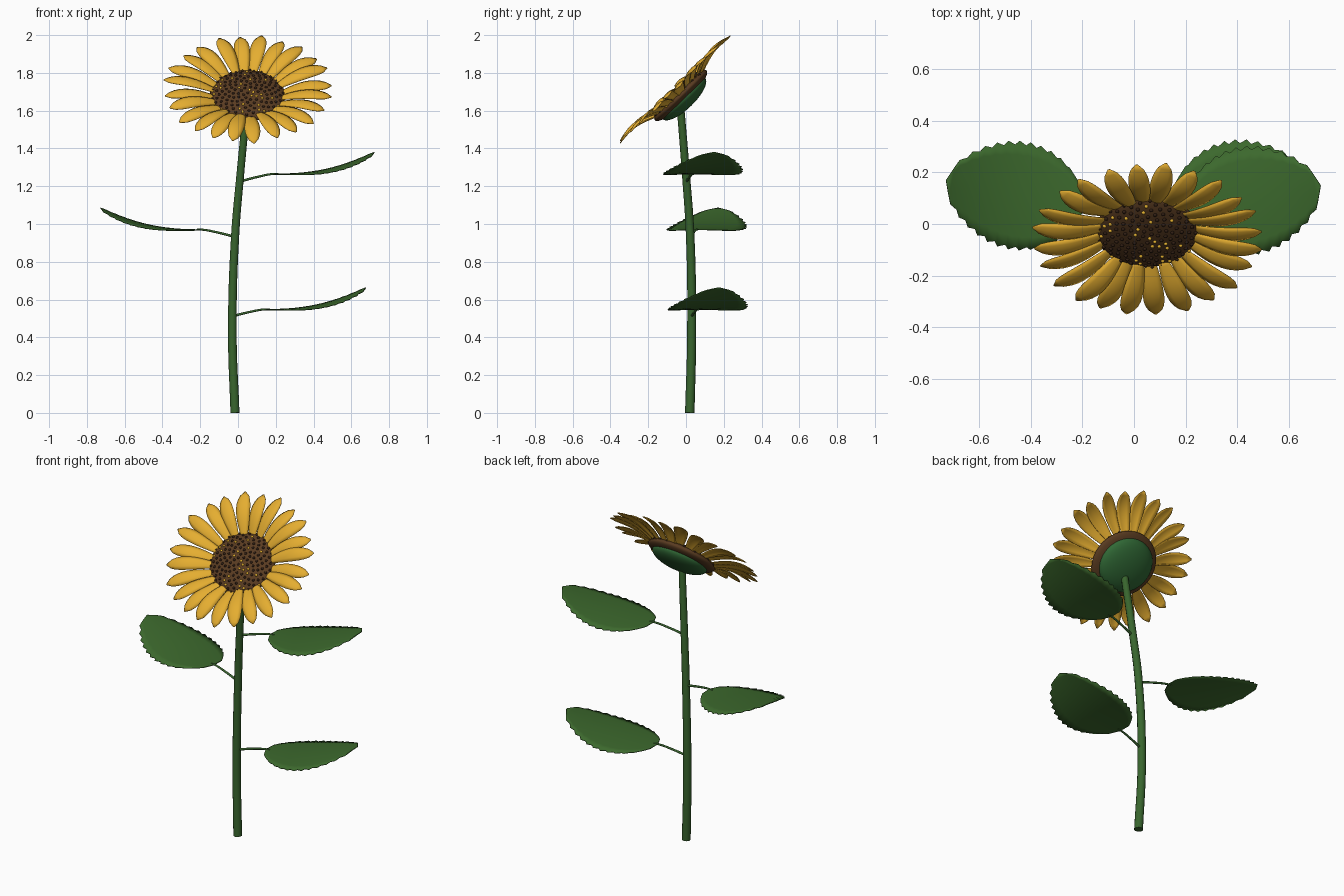
import bpy, bmesh, math, random
from mathutils import Matrix, Vector

if "Cube" in bpy.data.objects:
    bpy.data.objects.remove(bpy.data.objects["Cube"])

random.seed(4)


def material(name, rgb):
    m = bpy.data.materials.new(name)
    m.diffuse_color = (*rgb, 1)
    m.use_nodes = True
    m.node_tree.nodes["Principled BSDF"].inputs["Base Color"].default_value = m.diffuse_color
    return m


STEM = material("stem green", (0.040, 0.130, 0.027))
LEAF = material("leaf green", (0.045, 0.140, 0.026))
CALYX = material("calyx green", (0.030, 0.140, 0.036))
PETAL = material("petal yellow", (0.78, 0.42, 0.03))
DISC = material("disc brown", (0.100, 0.044, 0.015))
SEED = material("seed dark brown", (0.032, 0.014, 0.007))
POLLEN = material("pollen gold", (0.80, 0.45, 0.03))

# Flower head frame: local z looks forward and up
HEAD = Matrix.Translation((0.05, -0.027, 1.68)) @ Matrix.Rotation(math.radians(44), 4, 'X')


def finish(bm, name, mats, matrix=Matrix()):
    me = bpy.data.meshes.new(name)
    bmesh.ops.recalc_face_normals(bm, faces=bm.faces)
    for f in bm.faces:
        f.smooth = True
    bm.to_mesh(me)
    bm.free()
    me.transform(matrix)
    for m in mats:
        me.materials.append(m)
    ob = bpy.data.objects.new(name, me)
    bpy.context.collection.objects.link(ob)
    return ob


def tube(name, pts, r0, r1, mat):
    cu = bpy.data.curves.new(name, 'CURVE')
    cu.dimensions = '3D'
    cu.bevel_depth = 1.0
    cu.bevel_resolution = 3
    cu.resolution_u = 10
    cu.use_fill_caps = True
    sp = cu.splines.new('BEZIER')
    sp.bezier_points.add(len(pts) - 1)
    for i, (bp, p) in enumerate(zip(sp.bezier_points, pts)):
        bp.co = p
        bp.handle_left_type = bp.handle_right_type = 'AUTO'
        bp.radius = r0 + (r1 - r0) * i / (len(pts) - 1)
    cu.materials.append(mat)
    ob = bpy.data.objects.new(name, cu)
    bpy.context.collection.objects.link(ob)
    return ob


def blade(bm, rows, cols, point):
    """Grid surface: point(t, v) with t along the blade 0..1 and v across -1..1."""
    grid = [[bm.verts.new(point(i / rows, 2 * j / cols - 1)) for j in range(cols + 1)]
            for i in range(rows + 1)]
    for a, b in zip(grid, grid[1:]):
        for j in range(cols):
            bm.faces.new((a[j], a[j + 1], b[j + 1], b[j]))


def thicken(ob, t):
    mod = ob.modifiers.new("thickness", 'SOLIDIFY')
    mod.thickness = t
    mod.offset = 0


# Stem
tube("stem", [(-0.016, 0.02, 0), (-0.03, 0.03, 0.42), (-0.015, 0.022, 0.94),
              (0.012, 0.0, 1.26), (0.048, -0.03, 1.63)], 0.025, 0.020, STEM)


# Leaves with toothed edges, each on a thin stalk
def leaf(name, base, start, side):
    az = math.radians(12)
    length, rows = 0.55, 26

    def point(t, v):
        w = 0.212 * max(math.sin(math.pi * t ** 0.92), 0.0004) ** 0.58
        if round(t * rows) % 2:
            w *= 1 - 0.07 * abs(v) ** 3
        along = length * (t + (0.012 if round(t * rows) % 2 == 0 and t < 1 else 0) * abs(v))
        x = along * math.cos(az) - v * w * math.sin(az)
        y = along * math.sin(az) + v * w * math.cos(az)
        return (start[0] + side * x, start[1] + y,
                start[2] + 0.115 * t ** 2.4 - 0.012 * v * v * math.sin(math.pi * t))

    bm = bmesh.new()
    blade(bm, rows, 8, point)
    ob = finish(bm, name, [LEAF])
    thicken(ob, 0.004)
    mid = (Vector(base) + Vector(start)) / 2 + Vector((0, 0, 0.003))
    tip = Vector(start) + Vector((side * 0.03, 0.006, 0))
    tube(name + "_stalk", [base, mid, start, tip], 0.007, 0.005, STEM)


leaf("upper_leaf", (0.010, 0.002, 1.225), (0.185, 0.035, 1.265), 1)
leaf("middle_leaf", (-0.016, 0.022, 0.932), (-0.190, 0.055, 0.970), -1)
leaf("lower_leaf", (-0.028, 0.030, 0.512), (0.140, 0.060, 0.548), 1)

# Petals: one ring, cupped forward with drooping tips
bm = bmesh.new()
COUNT = 24
for k in range(COUNT):
    ang = math.tau * (k + 0.4) / COUNT + math.pi / 2 + random.uniform(-0.03, 0.03)
    reach = 0.45 + random.uniform(-0.012, 0.006)
    lift = random.uniform(-0.006, 0.006) + 0.003 * (k % 2)
    twist = random.uniform(-0.15, 0.15)

    def petal(t, v):
        r = 0.165 + (reach - 0.165) * t
        w = 0.041 * (0.42 + 0.58 * math.sin(math.pi / 2 * min(t / 0.6, 1)))
        if t > 0.6:
            w *= max(1 - ((t - 0.6) / 0.4) ** 2.2, 0.02) ** 0.6
        n = 0.004 + lift + 0.056 * math.sin(math.pi * 0.74 * t) + w * v * twist - 0.2 * w * v * v
        x = r * math.cos(ang) - v * w * math.sin(ang)
        y = r * math.sin(ang) + v * w * math.cos(ang)
        return (x, y * 0.91, n)

    blade(bm, 10, 4, petal)
thicken(finish(bm, "petals", [PETAL], HEAD), 0.003)

# Domed seed disc and green calyx behind it
DOME = 0.042


def flat_ball(name, radius, depth, offset, mat):
    bm = bmesh.new()
    bmesh.ops.create_uvsphere(bm, u_segments=40, v_segments=20, radius=1,
                              matrix=Matrix.Translation((0, 0, offset)) @
                              Matrix.Diagonal((radius, radius * 0.95, depth, 1)))
    return finish(bm, name, [mat], HEAD)


flat_ball("seed_disc", 0.2, DOME, 0, DISC)
flat_ball("calyx", 0.165, 0.055, -0.022, CALYX)

# Seeds in a spiral, a few of them golden
bm = bmesh.new()
N = 150
for i in range(N):
    q = math.sqrt((i + 0.5) / N) * 0.96
    a = i * math.radians(137.508)
    pos = (0.2 * q * math.cos(a), 0.19 * q * math.sin(a), DOME * math.sqrt(1 - q * q))
    gold = random.random() < 0.14
    s = 0.0075
    res = bmesh.ops.create_icosphere(bm, subdivisions=2, radius=s,
                                     matrix=Matrix.Translation(pos))
    for f in {f for v in res["verts"] for f in v.link_faces}:
        f.material_index = int(gold)
finish(bm, "seeds", [SEED, POLLEN], HEAD)
